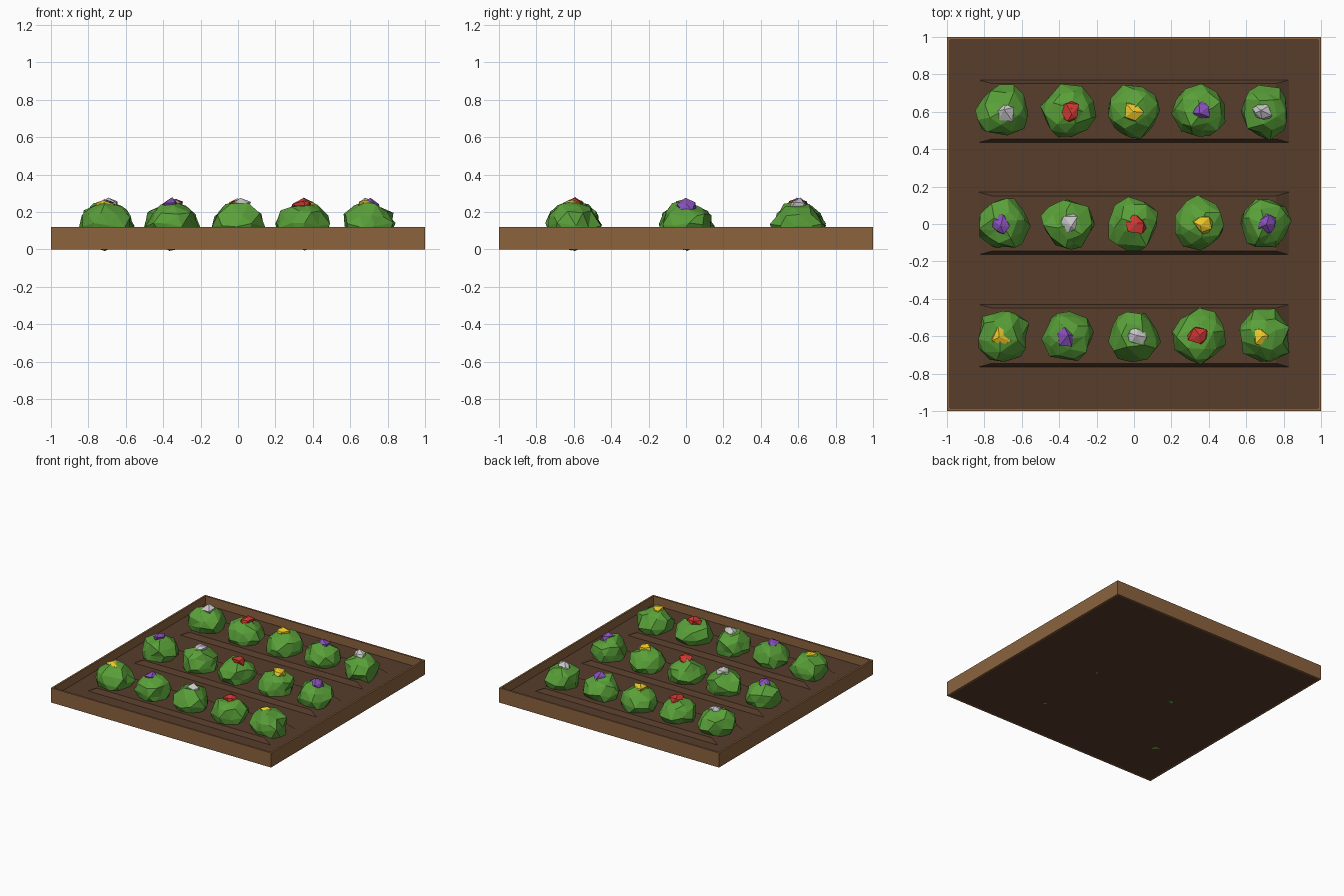
import bpy, bmesh, math, random
from mathutils import Matrix, Vector

if "Cube" in bpy.data.objects:
    bpy.data.objects.remove(bpy.data.objects["Cube"])

random.seed(7)


def material(name, rgb):
    m = bpy.data.materials.new(name)
    m.diffuse_color = (*rgb, 1)
    m.use_nodes = True
    m.node_tree.nodes["Principled BSDF"].inputs["Base Color"].default_value = m.diffuse_color
    return m


WOOD = material("wood", (0.26, 0.125, 0.048))
SOIL = material("soil", (0.095, 0.047, 0.024))
LEAF = material("leaf", (0.10, 0.35, 0.04))
PETALS = [material("yellow_petal", (0.85, 0.58, 0.02)),
          material("purple_petal", (0.25, 0.08, 0.50)),
          material("white_petal", (0.80, 0.80, 0.78)),
          material("red_petal", (0.62, 0.04, 0.03))]


def finish(bm, name, mat, loc=(0, 0, 0)):
    bmesh.ops.recalc_face_normals(bm, faces=bm.faces)
    me = bpy.data.meshes.new(name)
    bm.to_mesh(me)
    bm.free()
    me.materials.append(mat)
    ob = bpy.data.objects.new(name, me)
    ob.location = loc
    bpy.context.collection.objects.link(ob)
    return ob


def box(name, size, loc, mat, inset=0.0, inset_x=0.0):
    """Box of a given size; the top edge can be drawn in to make a slope."""
    bm = bmesh.new()
    bmesh.ops.create_cube(bm, size=1, matrix=Matrix.Diagonal((*size, 1)))
    for v in bm.verts:
        if v.co.z > 0:
            v.co.y -= math.copysign(inset, v.co.y)
            v.co.x -= math.copysign(inset_x, v.co.x)
    return finish(bm, name, mat, loc)


def blob(name, detail, size, jitter, loc, mat):
    """Faceted ball with every corner pushed in or out at random."""
    bm = bmesh.new()
    bmesh.ops.create_icosphere(bm, subdivisions=detail, radius=1)
    spin = Matrix.Rotation(random.uniform(0, math.tau), 3, 'Z')
    for v in bm.verts:
        off = Vector([random.uniform(-jitter, jitter) for _ in range(3)])
        p = spin @ v.co + off
        v.co = (p.x * size[0], p.y * size[1], p.z * size[2])
    return finish(bm, name, mat, loc)


# Wooden frame: thin boards round the edge
H, T = 0.12, 0.015
for s, side in ((-1, "front"), (1, "back")):
    box(side + "_board", (2, T, H), (0, s * (1 - T / 2), H / 2), WOOD)
for s, side in ((-1, "left"), (1, "right")):
    box(side + "_board", (T, 2 - 2 * T, H), (s * (1 - T / 2), 0, H / 2), WOOD)

# Soil bed filling the frame
box("soil_bed", (2 - 2 * T, 2 - 2 * T, 0.05), (0, 0, 0.025), SOIL)

# Three raised rows, each with five flowering bushes
for j in range(3):
    y = (j - 1) * 0.6
    box("soil_ridge", (1.68, 0.34, 0.04), (0, y + 0.003, 0.065), SOIL, 0.022, 0.08)
    for i in range(5):
        x = (i - 2) * 0.35
        blob("bush", 2, (0.137, 0.137, 0.123), 0.13, (x, y, 0.128), LEAF)
        blob("flower", 1, (0.055, 0.055, 0.038), 0.25,
             (x + random.uniform(-0.02, 0.02), y, 0.232),
             PETALS[(i + j) % 4])
